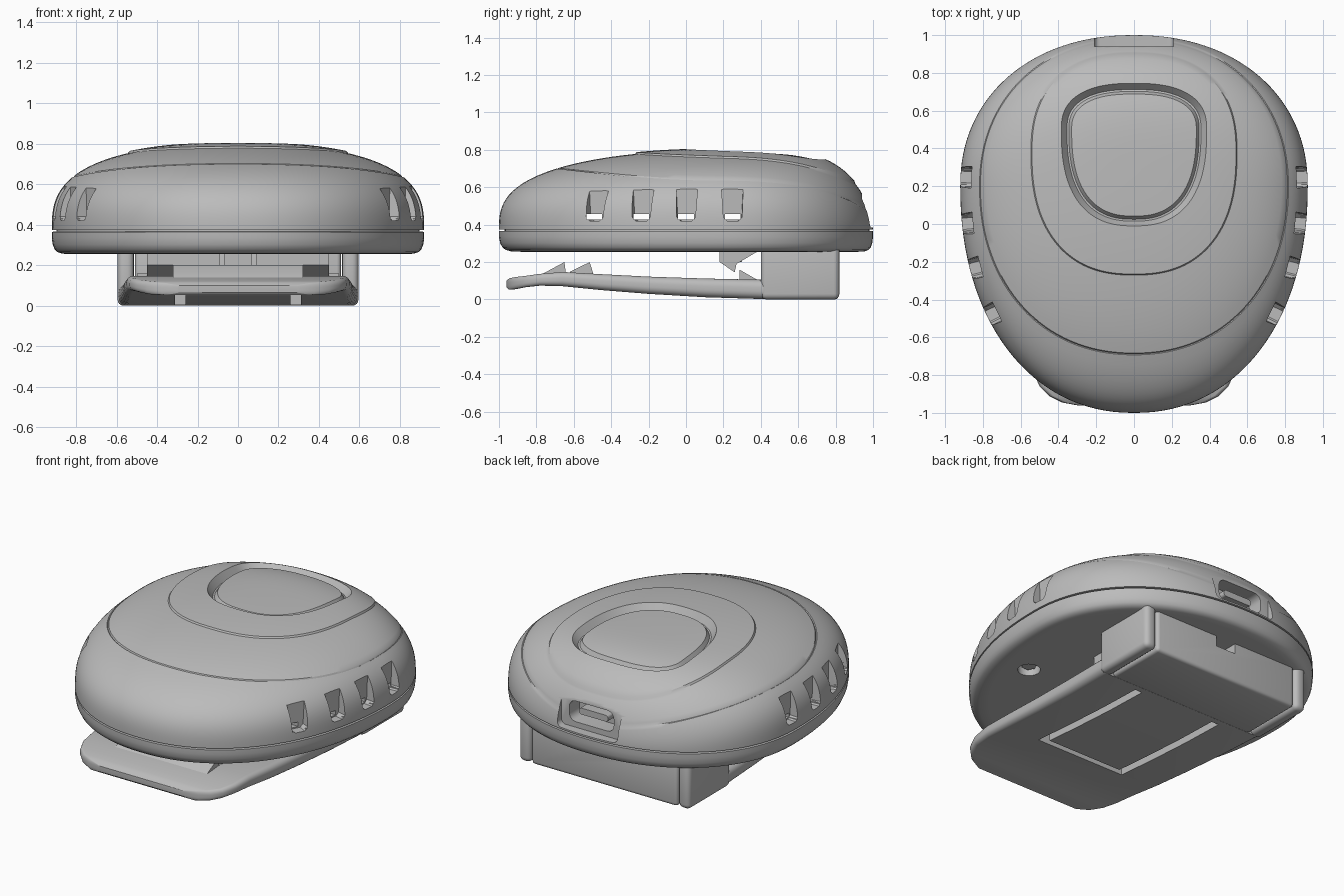
import bpy, bmesh, math
from mathutils import Matrix, Vector

if "Cube" in bpy.data.objects:
    bpy.data.objects.remove(bpy.data.objects["Cube"])

N, POW = 128, 2.15
grey = bpy.data.materials.new("grey plastic")
grey.diffuse_color = (0.5, 0.5, 0.5, 1)
grey.use_nodes = True
grey.node_tree.nodes["Principled BSDF"].inputs["Base Color"].default_value = grey.diffuse_color


def make(name, bm):
    bmesh.ops.recalc_face_normals(bm, faces=bm.faces)
    me = bpy.data.meshes.new(name)
    bm.to_mesh(me)
    bm.free()
    ob = bpy.data.objects.new(name, me)
    me.materials.append(grey)
    bpy.context.collection.objects.link(ob)
    return ob


def loft(name, rings):
    bm = bmesh.new()
    vs = [[bm.verts.new(p) for p in r] for r in rings]
    for a, b in zip(vs, vs[1:]):
        for i in range(len(a)):
            j = (i + 1) % len(a)
            bm.faces.new((a[i], a[j], b[j], b[i]))
    bm.faces.new(vs[0])
    bm.faces.new(vs[-1])
    return make(name, bm)


def add_prism(bm, pts, axis, lo, hi, mat=Matrix()):
    place = (lambda p, h: (h, p[0], p[1])) if axis == "x" else \
            (lambda p, h: (p[0], h, p[1])) if axis == "y" else (lambda p, h: (p[0], p[1], h))
    a, b = [[bm.verts.new(mat @ Vector(place(p, h))) for p in pts] for h in (lo, hi)]
    bm.faces.new(a)
    bm.faces.new(b)
    for i in range(len(a)):
        j = (i + 1) % len(a)
        bm.faces.new((a[i], a[j], b[j], b[i]))


def prisms(name, specs):
    bm = bmesh.new()
    for s in specs:
        add_prism(bm, *s)
    return make(name, bm)


def rect(x0, y0, x1, y1):
    return [(x0, y0), (x1, y0), (x1, y1), (x0, y1)]


def round_rect(x0, y0, x1, y1, r, k=5):
    pts = []
    for q, (cx, cy) in enumerate([(x1 - r, y1 - r), (x0 + r, y1 - r), (x0 + r, y0 + r), (x1 - r, y0 + r)]):
        for i in range(k + 1):
            a = (q + i / k) * math.pi / 2
            pts.append((cx + r * math.cos(a), cy + r * math.sin(a)))
    return pts


def circle(cx, cy, r, n=24):
    return [(cx + r * math.cos(i * math.tau / n), cy + r * math.sin(i * math.tau / n)) for i in range(n)]


def modify(ob, kind, **kw):
    m = ob.modifiers.new(kind, kind)
    for k, v in kw.items():
        setattr(m, k, v)
    bpy.context.view_layer.objects.active = ob
    bpy.ops.object.modifier_apply(modifier=m.name)


def cut(ob, cutter):
    modify(ob, "BOOLEAN", operation="DIFFERENCE", solver="EXACT", object=cutter)
    bpy.data.objects.remove(cutter)


# Egg-shaped outlines and the dome height over them
def egg(cy, a, front, back, n=POW):
    pts = []
    for i in range(N):
        t = i * math.tau / N
        c, s = math.cos(t), math.sin(t)
        y = math.copysign(abs(s) ** (2 / n), s) * (back if s > 0 else front)
        pts.append((a * math.copysign(abs(c) ** (2 / n), c), cy + y))
    return pts


def dome(x, y):
    v = abs(y - 0.2) / (0.8 if y > 0.2 else 1.2)
    s = min(1, (abs(x / 0.92) ** POW + v ** POW) ** (1 / POW))
    w = min(1, (v / s) ** 2) if s > 1e-6 else 0
    side = (1 - s ** 2.4) ** 0.35
    end = (1 - s ** 4) ** 0.6 if y > 0.2 else (1 - s ** 2.1) ** 0.35
    return 0.375 + 0.425 * (side * (1 - w) + end * w)


# Upper shell: rim, panel seam, raised plate, recess and button in one loft
rings = []


def span(c0, c1, steps, off0, off1, power=1):
    for i in range(steps + 1):
        t = (i / steps) ** power
        r = []
        for p, q in zip(c0, c1):
            x, y = p[0] + (q[0] - p[0]) * t, p[1] + (q[1] - p[1]) * t
            r.append((x, y, dome(x, y) + off0 + (off1 - off0) * t))
        if not rings or any((Vector(a) - Vector(b)).length > 1e-5 for a, b in zip(r, rings[-1])):
            rings.append(r)


outline = egg(0.2, 0.92, 1.2, 0.8)
seam = egg(0.2, 0.818, 0.893, 0.786)
seam_mid = egg(0.2, 0.813, 0.888, 0.781)
seam_in = egg(0.2, 0.808, 0.883, 0.776)
plate = egg(0.38, 0.546, 0.651, 0.526, 2.4)
plate_in = egg(0.38, 0.54, 0.645, 0.52, 2.4)
lip = egg(0.5, 0.385, 0.51, 0.245, 2.5)
well = egg(0.5, 0.355, 0.485, 0.212, 2.5)
button = egg(0.5, 0.345, 0.475, 0.202, 2.5)
button_in = egg(0.5, 0.33, 0.458, 0.188, 2.5)
middle = egg(0.45, 0.01, 0.01, 0.01, 2)
span(outline, seam, 16, 0, 0, 3)
span(seam, seam_mid, 1, 0, -0.007)
span(seam_mid, seam_in, 1, -0.007, 0)
span(seam_in, plate, 10, 0, 0)
span(plate, plate_in, 1, 0, 0.009)
span(plate_in, lip, 6, 0.009, 0.008)
span(lip, well, 1, 0.008, -0.04)
span(well, button, 1, -0.04, -0.04)
span(button, button_in, 1, -0.04, -0.017)
span(button_in, middle, 8, -0.017, -0.017)
shell = loft("upper_shell", rings)

# Side vents: slanting pockets that follow the outline, open right through at the bottom
vents, tunnels = [], []
for y in (-0.49, -0.24, 0.0, 0.25):
    b = 0.8 if y > 0.2 else 1.2
    v = abs(y - 0.2) / b
    x = 0.92 * (1 - v ** POW) ** (1 / POW)
    nx, ny = (x / 0.92) ** (POW - 1) / 0.92, math.copysign(v ** (POW - 1) / b, y - 0.2)
    for sx in (1, -1):
        m = Matrix.Translation((sx * x, y, 0)) @ Matrix.Rotation(math.atan2(ny, sx * nx), 4, "Z")
        shape = [(-0.05, 0.44), (-0.03, 0.42), (0.03, 0.42), (0.05, 0.44), (0.062, 0.68), (-0.062, 0.68)]
        vents.append((shape, "x", -0.058, 0.15, m))
    tunnels.append((rect(y - 0.042, 0.428, y + 0.042, 0.456), "x", -1.1, 1.1))
cut(shell, prisms("vent_cutter", vents))
cut(shell, prisms("tunnel_cutter", tunnels))

# Charging port at the back
cut(shell, prisms("port_panel_cutter", [(round_rect(-0.21, 0.385, 0.21, 0.64, 0.03), "y", 0.94, 1.2)]))
cut(shell, prisms("port_cutter", [(round_rect(-0.155, 0.42, 0.155, 0.55, 0.045), "y", 0.84, 1.2)]))
prisms("port_tongue", [(round_rect(-0.1, 0.465, 0.1, 0.505, 0.015), "y", 0.83, 0.92)])

# Base tray with a shadow gap under the shell, and two screw holes
base = loft("base_tray", [[(x * s, 0.2 + (y - 0.2) * s, z) for x, y in outline] for s, z in (
    (0.9, 0.255), (0.945, 0.257), (0.97, 0.265), (0.985, 0.279), (0.995, 0.302), (1, 0.335),
    (1, 0.365), (0.975, 0.366), (0.975, 0.38))])
cut(base, prisms("screw_cutter", [(circle(sx * 0.64, -0.17, 0.065), "z", 0.2, 0.31) for sx in (1, -1)]))
prisms("screws", [(circle(sx * 0.64, -0.17, 0.045, 6), "z", 0.28, 0.32) for sx in (1, -1)])

# Clip mount: middle block with a notch, and rounded cheeks
block = prisms("mount_block", [(rect(-0.508, 0.41, 0.508, 0.815), "z", 0.0, 0.29)])
modify(block, "BEVEL", width=0.02, segments=3)
cut(block, prisms("notch_cutter", [(rect(-0.07, 0.19, 0.07, 0.3), "y", 0.72, 0.9)]))
for sx, side in ((1, "right"), (-1, "left")):
    cheek = prisms(side + "_mount_cheek", [
        (rect(*sorted((sx * 0.515, sx * 0.595))[:1], 0.4, max(sx * 0.515, sx * 0.595), 0.82), "z", 0.0, 0.29)])
    modify(cheek, "BEVEL", width=0.03, segments=4)

# Clip arm: rounded section swept along y, with a U-shaped slot
stations = [(-0.96, 0.30, 0.065, 0.1), (-0.945, 0.38, 0.052, 0.113), (-0.91, 0.45, 0.055, 0.12),
            (-0.86, 0.5, 0.065, 0.126), (-0.78, 0.535, 0.074, 0.137), (-0.66, 0.55, 0.071, 0.147),
            (-0.45, 0.562, 0.05, 0.135), (-0.2, 0.57, 0.03, 0.122), (0.1, 0.58, 0.012, 0.112),
            (0.42, 0.59, 0.002, 0.105)]
arm = loft("clip_arm", [[(x, y, z) for x, z in round_rect(-w, lo, w, hi, (hi - lo) * 0.4)]
                        for y, w, lo, hi in stations])
u_shape = [(-0.31, 0.38), (-0.31, -0.48), (0.31, -0.48), (0.31, 0.38),
           (0.26, 0.38), (0.26, -0.44), (-0.26, -0.44), (-0.26, 0.38)]
cut(arm, prisms("slot_cutter", [(u_shape, "z", -0.1, 0.3)]))

# Gripping teeth on the arm and hooks under the base
prisms("clip_teeth", [([(-0.78, 0.12), (-0.765, 0.138), (-0.65, 0.2), (-0.64, 0.12)], "x", -0.32, 0.32),
                      ([(-0.63, 0.12), (-0.62, 0.148), (-0.515, 0.2), (-0.49, 0.12)], "x", -0.32, 0.32)])
prisms("arm_wedge", [([(0.285, 0.09), (0.285, 0.16), (0.39, 0.1), (0.39, 0.09)], "x", -0.5, 0.5)])
hook = [(0.18, 0.27), (0.18, 0.2), (0.26, 0.145), (0.27, 0.19), (0.38, 0.255), (0.38, 0.27)]
prisms("base_hooks", [(hook, "x", 0.09, 0.45), (hook, "x", -0.45, -0.09),
                      (rect(0.22, 0.2, 0.3, 0.27), "x", -0.07, 0.07)])

# Smooth shading with crisp edges
for ob in bpy.data.objects:
    ob.select_set(True)
bpy.context.view_layer.objects.active = shell
bpy.ops.object.shade_smooth_by_angle(angle=math.radians(32))
